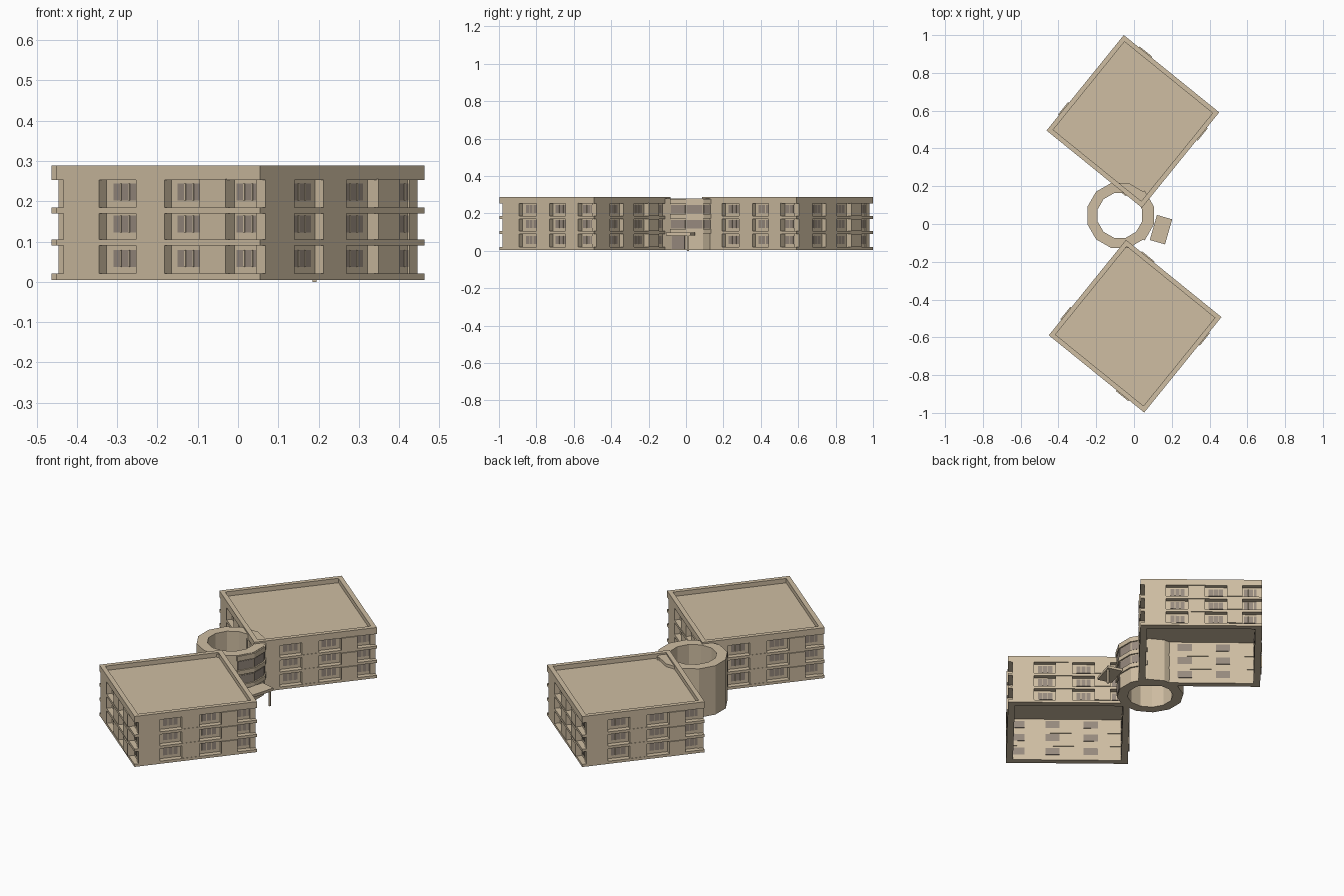
import bpy, bmesh, math
from mathutils import Matrix, Vector

if "Cube" in bpy.data.objects:
    bpy.data.objects.remove(bpy.data.objects["Cube"])


def material(name, col):
    m = bpy.data.materials.new(name)
    m.diffuse_color = (*col, 1)
    m.use_nodes = True
    m.node_tree.nodes["Principled BSDF"].inputs["Base Color"].default_value = m.diffuse_color
    return m


STONE = material("tan stone", (0.62, 0.51, 0.36))
GLASS = material("grey brown glass", (0.31, 0.255, 0.21))


def finish(bm, name, mat):
    bmesh.ops.recalc_face_normals(bm, faces=bm.faces)
    me = bpy.data.meshes.new(name)
    bm.to_mesh(me)
    bm.free()
    me.materials.append(mat)
    ob = bpy.data.objects.new(name, me)
    bpy.context.collection.objects.link(ob)
    return ob


def box(bm, x0, x1, y0, y1, z0, z1, M=Matrix()):
    """Axis-aligned box in the frame M."""
    T = Matrix.Translation(((x0 + x1) / 2, (y0 + y1) / 2, (z0 + z1) / 2))
    S = Matrix.Diagonal((x1 - x0, y1 - y0, z1 - z0, 1))
    bmesh.ops.create_cube(bm, size=1, matrix=M @ T @ S)


def ring(bm, n, r0, r1, z0, z1, phase, M=Matrix()):
    """Hollow n-sided prism."""
    loops = []
    for r, z in ((r1, z0), (r1, z1), (r0, z1), (r0, z0)):
        loops.append([bm.verts.new(M @ Vector((r * math.cos(phase + 2 * math.pi * i / n),
                                               r * math.sin(phase + 2 * math.pi * i / n), z)))
                      for i in range(n)])
    for k in range(4):
        a, b = loops[k], loops[(k + 1) % 4]
        for i in range(n):
            j = (i + 1) % n
            bm.faces.new((a[i], a[j], b[j], b[i]))


H = 0.325                      # half side of each square block
FLOORS = ((0.02, 0.09), (0.105, 0.17), (0.185, 0.255))
PANELS = ((0.035, 0.21, 0.0), (0.39, 0.53, 0.002), (0.71, 0.84, -0.006))
WINDOWS = (0.305, 0.62, 0.91)


def block(name, M):
    q = math.pi / 4
    s2 = math.sqrt(2)
    # floor bands and parapet
    bm = bmesh.new()
    for z0, z1 in ((0.005, 0.02), (0.09, 0.105), (0.17, 0.185)):
        ring(bm, 4, (H - 0.036) * s2, H * s2, z0, z1, q, M)
    ring(bm, 4, (H - 0.025) * s2, H * s2, 0.253, 0.289, q, M)
    finish(bm, name + "_floor_bands", STONE)
    # recessed roof slab
    bm = bmesh.new()
    r = H - 0.024
    box(bm, -r, r, -r, r, 0.256, 0.264, M)
    finish(bm, name + "_roof", STONE)
    # four facades: thin wall, projecting piers, windows
    wall, pier, glass, frame = (bmesh.new() for _ in range(4))
    for side in range(4):
        R = M @ Matrix.Rotation(side * math.pi / 2, 4, 'Z')
        X = lambda t: -H + 2 * H * t
        for z0, z1 in FLOORS:
            box(wall, -H + 0.03, H - 0.03, -H + 0.029, -H + 0.034, z0 - 0.004, z1 + 0.004, R)
            for a, b, d in PANELS:
                box(pier, X(a), X(b), -H + d, -H + 0.031, z0, z1, R)
            for t in WINDOWS:
                x, w = X(t), 0.038
                g0, g1 = z0 + 0.017, z0 + 0.059
                box(glass, x - w, x + w, -H + 0.027, -H + 0.0358, g0, g1, R)
                for k in (-0.35, 0.35):
                    box(frame, x + k * w - 0.002, x + k * w + 0.002, -H + 0.025, -H + 0.03, g0, g1, R)
    finish(wall, name + "_walls", STONE)
    finish(pier, name + "_piers", STONE)
    finish(glass, name + "_windows", GLASS)
    finish(frame, name + "_window_bars", STONE)


ROT = Matrix.Rotation(math.radians(-39), 4, 'Z')
block("back_block", Matrix.Translation((-0.006, 0.543, 0)) @ ROT)
block("front_block", Matrix.Translation((0.006, -0.541, 0)) @ ROT)

# twelve-sided stair tower with an open core
C = Matrix.Translation((-0.075, 0.045, 0))
bm = bmesh.new()
ring(bm, 12, 0.122, 0.178, 0.005, 0.28, math.pi / 12, C)
finish(bm, "stair_tower", STONE)

# tower front: glass strips, sills and doors on the facets facing right
glass, sill = bmesh.new(), bmesh.new()
A = 0.178 * math.cos(math.pi / 12)
for deg in (-30, 0, 30):
    R = C @ Matrix.Rotation(math.radians(deg), 4, 'Z')
    for z0 in (0.12, 0.2):
        box(glass, A - 0.003, A + 0.003, -0.043, 0.043, z0, z0 + 0.045, R)
        box(sill, A - 0.005, A + 0.008, -0.048, 0.048, z0 - 0.028, z0 - 0.004, R)
    box(sill, A - 0.005, A + 0.008, -0.048, 0.048, 0.25, 0.278, R)
R = C @ Matrix.Rotation(math.radians(-30), 4, 'Z')
box(glass, A - 0.003, A + 0.003, -0.04, 0.04, 0.01, 0.08, R)
finish(glass, "tower_glass", GLASS)
finish(sill, "tower_sills", STONE)

# entrance canopy and its post
bm = bmesh.new()
K = Matrix.Translation((0.143, -0.03, 0)) @ Matrix.Rotation(math.radians(-16), 4, 'Z')
box(bm, -0.042, 0.042, -0.069, 0.069, 0.083, 0.098, K)
finish(bm, "canopy", STONE)
bm = bmesh.new()
box(bm, 0.185, 0.195, 0.005, 0.015, 0.0, 0.085)
finish(bm, "canopy_post", STONE)
